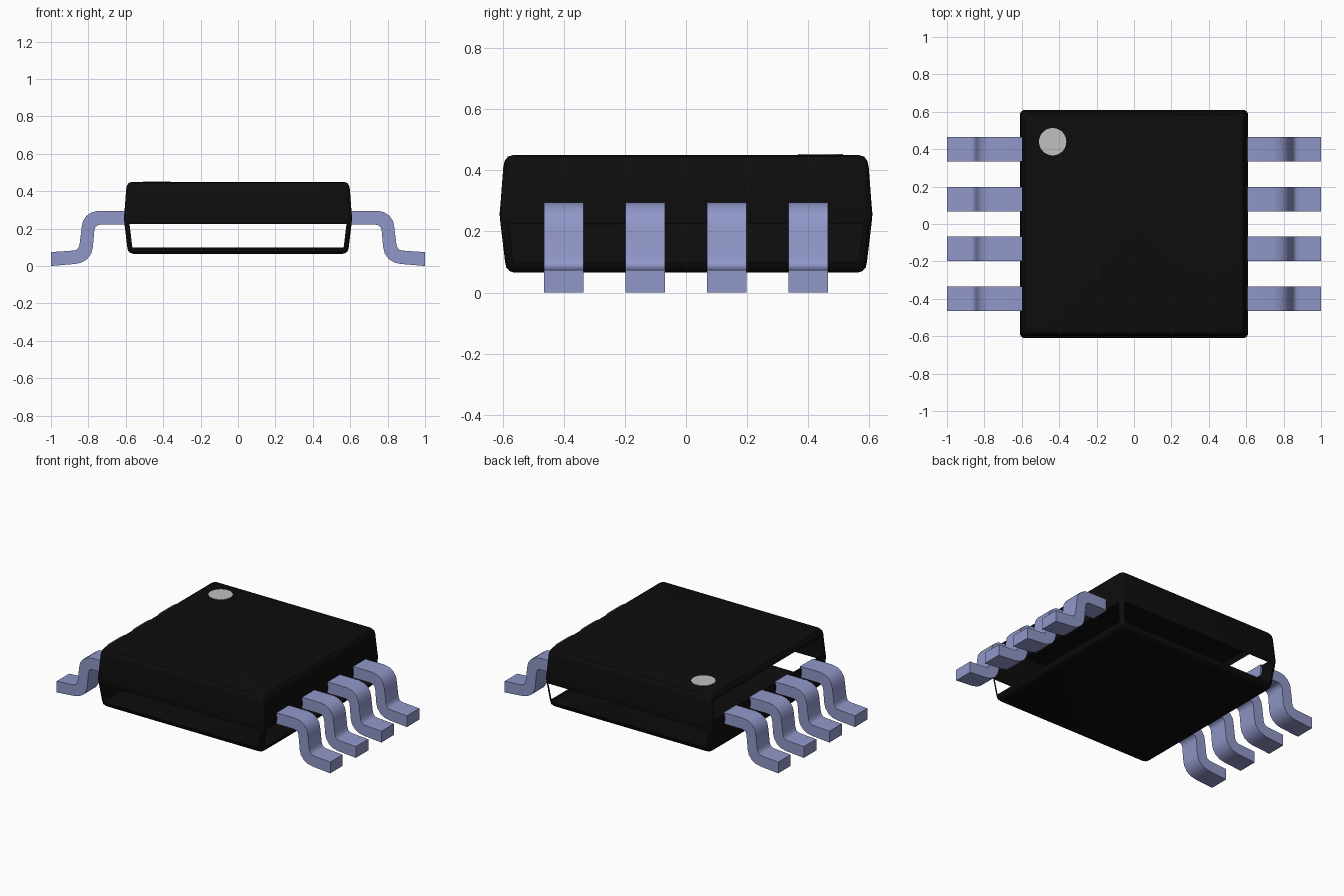
import bpy, bmesh, math

cube = bpy.data.objects.get("Cube")
if cube:
    bpy.data.objects.remove(cube, do_unlink=True)


def material(name, rgb, rough=0.6):
    m = bpy.data.materials.new(name)
    m.use_nodes = True
    m.diffuse_color = (*rgb, 1)
    bsdf = m.node_tree.nodes["Principled BSDF"]
    bsdf.inputs["Base Color"].default_value = (*rgb, 1)
    bsdf.inputs["Roughness"].default_value = rough
    return m


black = material("black plastic", (0.004, 0.004, 0.004))
metal = material("blue grey metal", (0.28, 0.31, 0.58))
grey = material("light grey", (0.53, 0.53, 0.53))


def finish(bm, name, mat, angle=35):
    mesh = bpy.data.meshes.new(name)
    bm.to_mesh(mesh)
    bm.free()
    mesh.materials.append(mat)
    ob = bpy.data.objects.new(name, mesh)
    bpy.context.collection.objects.link(ob)
    bpy.ops.object.select_all(action='DESELECT')
    ob.select_set(True)
    bpy.context.view_layer.objects.active = ob
    bpy.ops.object.shade_smooth_by_angle(angle=math.radians(angle))
    return ob


# Body shell: stacked rounded squares, (half width, height)
PROFILE = [(0.560, 0.065), (0.577, 0.070), (0.588, 0.082), (0.592, 0.100),
           (0.607, 0.225), (0.610, 0.257), (0.607, 0.290), (0.598, 0.410),
           (0.594, 0.430), (0.583, 0.445), (0.565, 0.450)]
LOWER, UPPER = 3, 6           # bands holding the large side panels
SEGS, RADIUS = 4, 0.027
# Open panels as (band, side), sides being 0 back, 1 right, 2 front, 3 left
OPEN = {(LOWER, 0), (LOWER, 2), (LOWER, 3), (UPPER, 1)}

bm = bmesh.new()
rings = []
for half, z in PROFILE:
    ring = []
    for corner in range(4):
        mid = math.pi / 4 + corner * math.pi / 2
        cx = math.copysign(half - RADIUS, math.cos(mid))
        cy = math.copysign(half - RADIUS, math.sin(mid))
        for s in range(SEGS + 1):
            a = (corner + s / SEGS) * math.pi / 2
            ring.append(bm.verts.new((cx + RADIUS * math.cos(a),
                                      cy + RADIUS * math.sin(a), z)))
    rings.append(ring)
count = len(rings[0])
for band in range(len(rings) - 1):
    low, high = rings[band], rings[band + 1]
    for i in range(count):
        flat = i % (SEGS + 1) == SEGS
        if flat and (band, i // (SEGS + 1)) in OPEN:
            continue
        j = (i + 1) % count
        bm.faces.new((low[i], low[j], high[j], high[i]))
bm.faces.new(rings[-1])
bm.faces.new(rings[0][::-1])
finish(bm, "package_body", black)

# Round marker on the top face
bm = bmesh.new()
bmesh.ops.create_cone(bm, cap_ends=True, segments=48, radius1=0.073,
                      radius2=0.073, depth=0.004)
bmesh.ops.translate(bm, verts=bm.verts, vec=(-0.435, 0.44, 0.451))
finish(bm, "corner_marker", grey)

# Bent pins: side outline pushed across the pin width
OUTER = [(0.600, 0.295), (0.745, 0.295), (0.780, 0.288), (0.810, 0.268),
         (0.829, 0.240), (0.836, 0.205), (0.847, 0.115), (0.853, 0.097),
         (0.866, 0.085), (0.885, 0.082), (1.000, 0.074)]
INNER = [(1.000, 0.000), (0.870, 0.011), (0.835, 0.019), (0.805, 0.038),
         (0.784, 0.068), (0.776, 0.100), (0.768, 0.190), (0.763, 0.206),
         (0.752, 0.217), (0.735, 0.221), (0.600, 0.221)]
WIDTH = 0.13


def pin(name, side, y):
    bm = bmesh.new()
    near = [bm.verts.new((side * x, y - WIDTH / 2, z)) for x, z in OUTER + INNER]
    far = [bm.verts.new((side * x, y + WIDTH / 2, z)) for x, z in OUTER + INNER]
    n = len(near)
    # Each side strip is split into quads between the two outlines
    for i in range(n // 2 - 1):
        k = n - 1 - i
        for row in (near, far):
            bm.faces.new((row[i], row[i + 1], row[k - 1], row[k]))
    for i in range(n):
        j = (i + 1) % n
        bm.faces.new((near[i], near[j], far[j], far[i]))
    bmesh.ops.recalc_face_normals(bm, faces=bm.faces)
    finish(bm, name, metal)


for side, label in ((1, "left"), (-1, "right")):
    for i, y in enumerate((-0.4, -0.133, 0.133, 0.4), 1):
        pin(f"{label}_pin_{i}", side, y)
